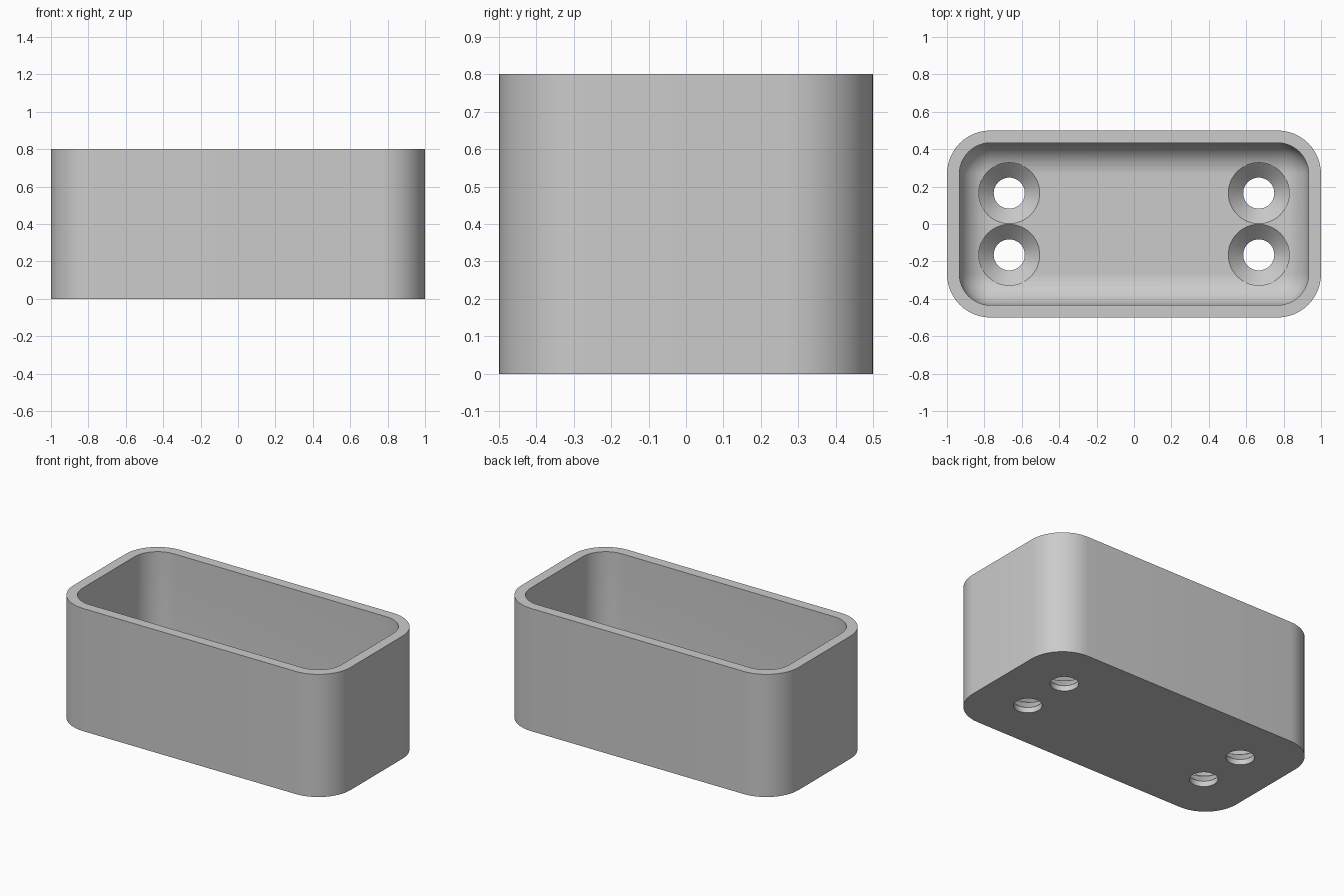
import bpy, bmesh, math

cube = bpy.data.objects.get("Cube")
if cube:
    bpy.data.objects.remove(cube, do_unlink=True)

HEIGHT, WALL, FLOOR = 0.8, 0.066, 0.117
OUTER_R, INNER_R = 0.233, 0.167
HOLE_R, SINK_R, HOLE_DEPTH = 0.083, 0.163, 0.035
STEPS = 12

grey = bpy.data.materials.new("plain grey")
grey.use_nodes = True
colour = (0.6, 0.6, 0.6, 1)
grey.diffuse_color = colour
grey.node_tree.nodes["Principled BSDF"].inputs["Base Color"].default_value = colour


def rounded_ring(bm, hx, hy, r, z):
    """Ring of vertices around a rounded rectangle."""
    ring = []
    for k, (sx, sy) in enumerate([(1, 1), (-1, 1), (-1, -1), (1, -1)]):
        for i in range(STEPS + 1):
            a = (k + i / STEPS) * math.pi / 2
            ring.append(bm.verts.new((sx * (hx - r) + r * math.cos(a),
                                      sy * (hy - r) + r * math.sin(a), z)))
    return ring


def round_ring(bm, x, y, r, z, n=48):
    return [bm.verts.new((x + r * math.cos(i * math.tau / n),
                          y + r * math.sin(i * math.tau / n), z)) for i in range(n)]


def loft(bm, rings):
    """Closed solid through a list of matching rings."""
    for a, b in zip(rings, rings[1:]):
        for i in range(len(a)):
            j = (i + 1) % len(a)
            bm.faces.new((a[i], a[j], b[j], b[i]))
    bm.faces.new(rings[0][::-1])
    bm.faces.new(rings[-1])


def finish(bm, name):
    bmesh.ops.recalc_face_normals(bm, faces=bm.faces)
    mesh = bpy.data.meshes.new(name)
    bm.to_mesh(mesh)
    bm.free()
    mesh.materials.append(grey)
    obj = bpy.data.objects.new(name, mesh)
    bpy.context.collection.objects.link(obj)
    return obj


# Open box: outer wall, rim, inner wall, rounded edge down to the floor
bm = bmesh.new()
rings = [rounded_ring(bm, 1, 0.5, OUTER_R, z) for z in (0, HEIGHT)]
rings.append(rounded_ring(bm, 1 - WALL, 0.5 - WALL, INNER_R, HEIGHT))
for i in range(STEPS + 1):
    a = i / STEPS * math.pi / 2
    inset = min(INNER_R * (1 - math.cos(a)), INNER_R - 0.003)
    rings.append(rounded_ring(bm, 1 - WALL - inset, 0.5 - WALL - inset, INNER_R - inset,
                              FLOOR + INNER_R * (1 - math.sin(a))))
loft(bm, rings)
box = finish(bm, "box")

# Countersunk screw holes
bm = bmesh.new()
profile = [(HOLE_R, -0.1), (HOLE_R, HOLE_DEPTH), (SINK_R, FLOOR - 0.001), (SINK_R, 0.5)]
for x in (-0.667, 0.667):
    for y in (-0.165, 0.165):
        loft(bm, [round_ring(bm, x, y, r, z) for r, z in profile])
cutter = finish(bm, "hole_cutter")
cutter.hide_render = True
cutter.hide_viewport = True

cut = box.modifiers.new("screw_holes", "BOOLEAN")
cut.operation = "DIFFERENCE"
cut.solver = "EXACT"
cut.object = cutter

bpy.context.view_layer.objects.active = box
box.select_set(True)
bpy.ops.object.modifier_apply(modifier=cut.name)
bpy.ops.object.shade_smooth_by_angle(angle=math.radians(30))
bpy.data.objects.remove(cutter, do_unlink=True)
